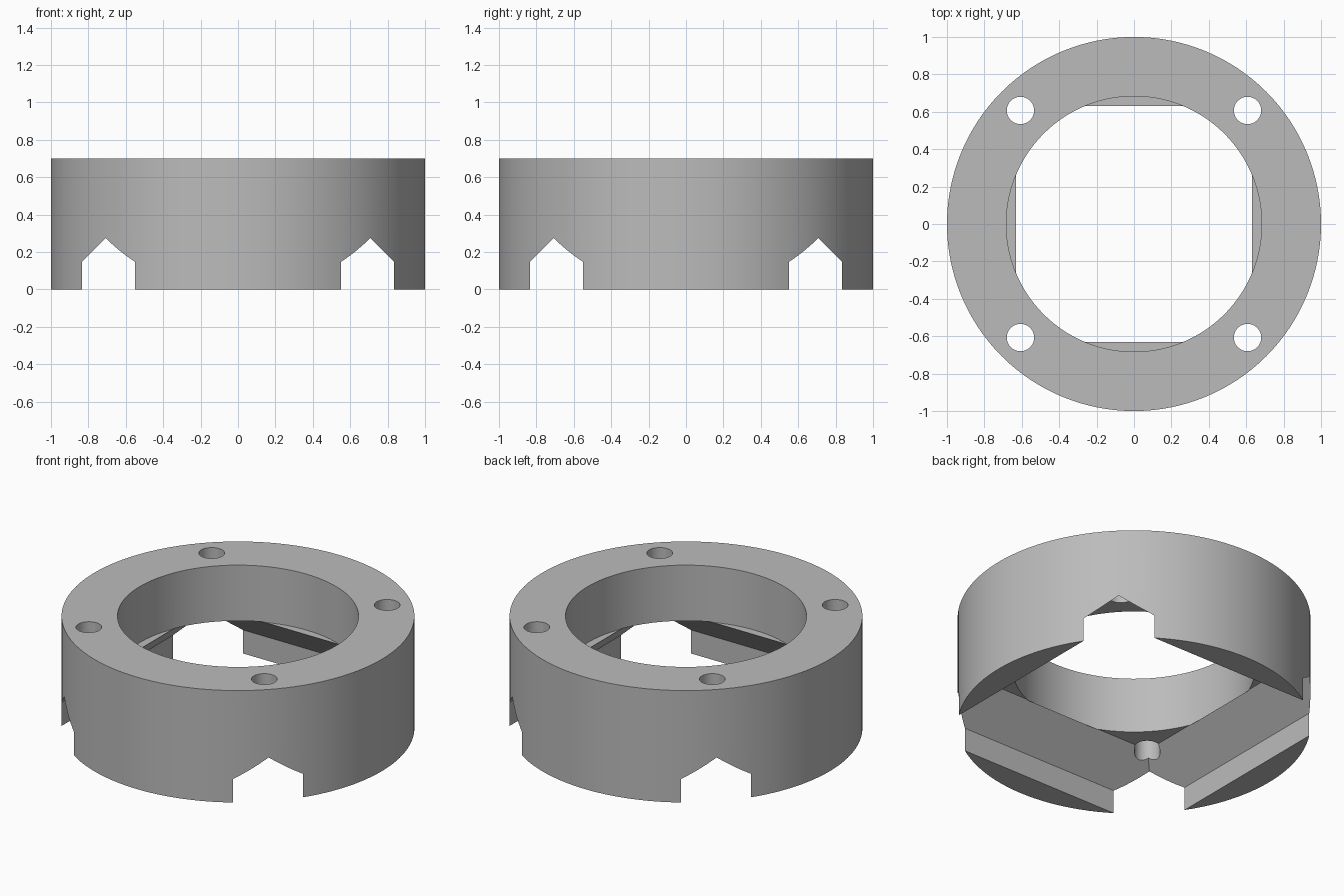
import bpy, bmesh, math

cube = bpy.data.objects.get("Cube")
if cube:
    bpy.data.objects.remove(cube, do_unlink=True)

HEIGHT = 0.70
LEDGE = 0.352      # top of the flared pocket
POCKET = 0.835     # half width of the pocket at the base
THROAT = 0.63      # half width where the flare ends

grey = bpy.data.materials.new("plain_grey")
grey.use_nodes = True
grey.diffuse_color = (0.5, 0.5, 0.5, 1)
grey.node_tree.nodes["Principled BSDF"].inputs["Base Color"].default_value = (0.5, 0.5, 0.5, 1)


def cylinder(name, radius, low, high, sides, x=0, y=0):
    bpy.ops.mesh.primitive_cylinder_add(vertices=sides, radius=radius, depth=high - low,
                                        location=(x, y, (low + high) / 2))
    obj = bpy.context.object
    obj.name = name
    obj.data.materials.append(grey)
    return obj


def square_loft(name, levels):
    """Closed solid through square sections given as (half width, height)."""
    bm = bmesh.new()
    rings = [[bm.verts.new((sx * w, sy * w, z))
              for sx, sy in ((-1, -1), (1, -1), (1, 1), (-1, 1))] for w, z in levels]
    for lower, upper in zip(rings, rings[1:]):
        for i in range(4):
            j = (i + 1) % 4
            bm.faces.new((lower[i], lower[j], upper[j], upper[i]))
    bm.faces.new(rings[0][::-1])
    bm.faces.new(rings[-1])
    mesh = bpy.data.meshes.new(name)
    bm.to_mesh(mesh)
    bm.free()
    mesh.materials.append(grey)
    obj = bpy.data.objects.new(name, mesh)
    bpy.context.collection.objects.link(obj)
    return obj


def cut(target, cutter):
    mod = target.modifiers.new("cut", 'BOOLEAN')
    mod.operation = 'DIFFERENCE'
    mod.solver = 'EXACT'
    mod.object = cutter
    cutter.hide_render = True
    bpy.ops.object.select_all(action='DESELECT')
    target.select_set(True)
    bpy.context.view_layer.objects.active = target
    bpy.ops.object.modifier_apply(modifier=mod.name)
    bpy.data.objects.remove(cutter, do_unlink=True)


# Outer body
body = cylinder("collar_ring", 1, 0, HEIGHT, 128)

# Square pocket underneath, flaring inward; its corners break through the wall
flare_start = LEDGE - (POCKET - THROAT)
cut(body, square_loft("pocket_cutter", [(POCKET, -0.1), (POCKET, flare_start), (THROAT, LEDGE)]))

# Round bore from above, leaving a thin ledge on each side of the throat
cut(body, cylinder("bore_cutter", 0.683, LEDGE - 0.002, 1, 128))

# Four bolt holes on the diagonals
for sx in (-1, 1):
    for sy in (-1, 1):
        cut(body, cylinder("bolt_hole_cutter", 0.073, 0.1, 1, 48, sx * 0.607, sy * 0.607))

bpy.ops.object.shade_smooth_by_angle(angle=math.radians(30))
